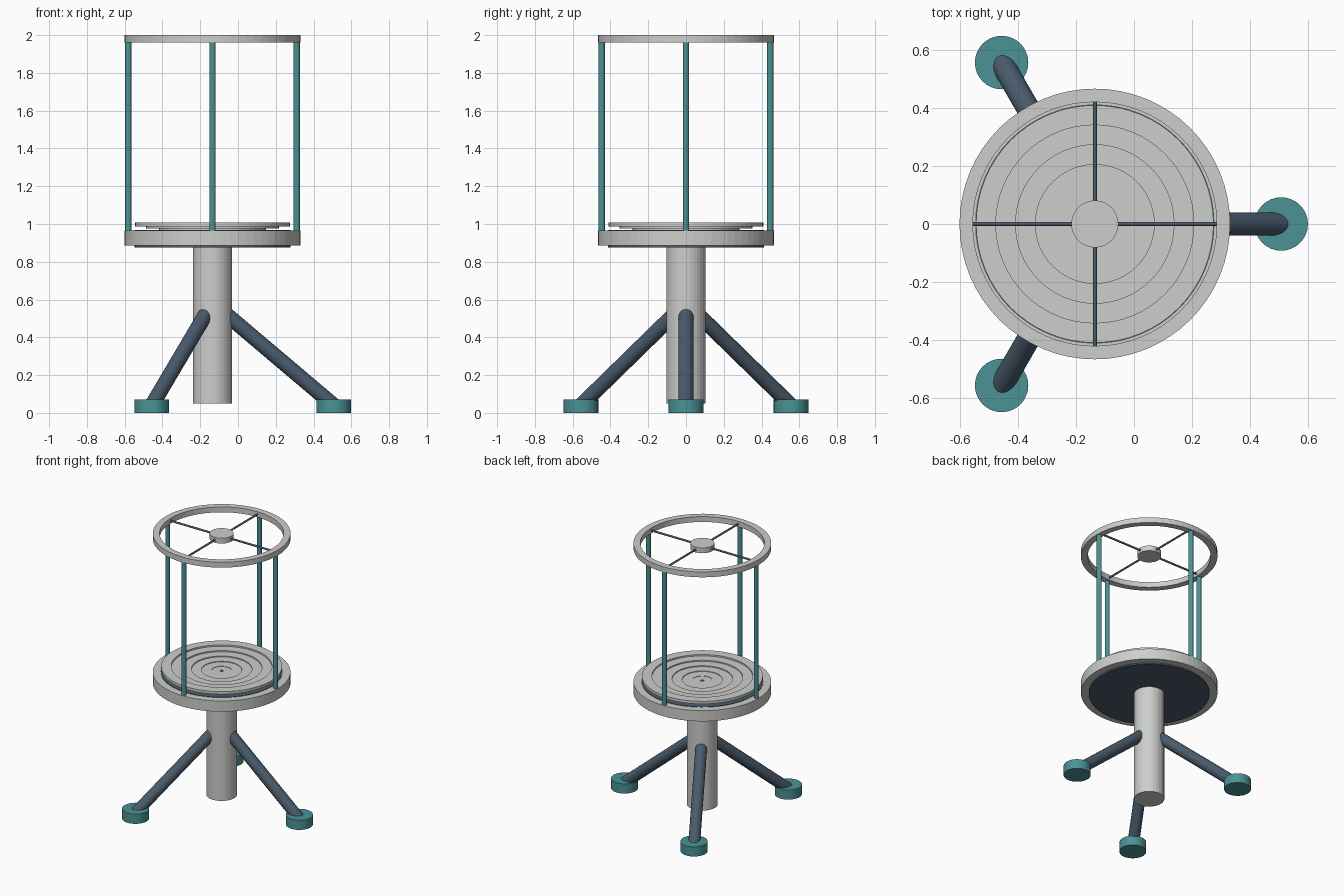
import bpy, bmesh, math
from mathutils import Vector, Matrix

cube = bpy.data.objects.get("Cube")
if cube:
    bpy.data.objects.remove(cube, do_unlink=True)

CX = -0.135  # x of the vertical axis shared by column, base and ring


def material(name, rgb):
    m = bpy.data.materials.new(name)
    m.use_nodes = True
    m.diffuse_color = (*rgb, 1)
    m.node_tree.nodes["Principled BSDF"].inputs["Base Color"].default_value = (*rgb, 1)
    return m


GREY = material("light_grey", (0.61, 0.62, 0.60))
TEAL = material("teal", (0.07, 0.29, 0.30))
SLATE = material("slate", (0.068, 0.105, 0.15))


def finish(name, bm, mat):
    bmesh.ops.recalc_face_normals(bm, faces=bm.faces)
    mesh = bpy.data.meshes.new(name)
    bm.to_mesh(mesh)
    bm.free()
    mesh.materials.append(mat)
    obj = bpy.data.objects.new(name, mesh)
    bpy.context.collection.objects.link(obj)
    return obj


def rod(name, start, end, radius, mat, sides=32):
    """Capped cylinder between two points given relative to the main axis."""
    a, b = Vector(start), Vector(end)
    turn = (b - a).to_track_quat('Z', 'Y').to_matrix().to_4x4()
    place = Matrix.Translation((a + b) / 2 + Vector((CX, 0, 0))) @ turn
    bm = bmesh.new()
    bmesh.ops.create_cone(bm, cap_ends=True, segments=sides, radius1=radius,
                          radius2=radius, depth=(b - a).length, matrix=place)
    return finish(name, bm, mat)


def disc(name, radius, low, high, mat, sides=64):
    return rod(name, (0, 0, low), (0, 0, high), radius, mat, sides)


def annulus(name, inner, outer, low, high, mat, sides=64):
    """Flat ring with a rectangular section."""
    bm = bmesh.new()
    loops = []
    for r, z in ((inner, low), (outer, low), (outer, high), (inner, high)):
        loops.append([bm.verts.new((CX + r * math.cos(math.tau * i / sides),
                                    r * math.sin(math.tau * i / sides), z))
                      for i in range(sides)])
    for k in range(4):
        p, q = loops[k], loops[(k + 1) % 4]
        for i in range(sides):
            j = (i + 1) % sides
            bm.faces.new((p[i], p[j], q[j], q[i]))
    return finish(name, bm, mat)


def polar(r, angle, z):
    return (r * math.cos(angle), r * math.sin(angle), z)


# Central column
disc("column", 0.104, 0.05, 0.89, GREY, 32)

# Three splayed legs with round feet
for n in range(3):
    a = math.tau * n / 3
    rod(f"leg_{n + 1}", polar(0.075, a, 0.52), polar(0.642, a, 0.04), 0.04, SLATE)
    rod(f"foot_{n + 1}", polar(0.642, a, 0), polar(0.642, a, 0.072), 0.092, TEAL)

# Base drum with a dark core showing below and just above it
disc("base_drum", 0.466, 0.885, 0.965, GREY)
disc("base_core", 0.412, 0.875, 0.968, SLATE)

# Stepped concave dish
STEPS = 6
for n in range(STEPS):
    top = 0.972 + 0.036 * ((n + 1) / STEPS) ** 2
    inner = 0.409 * n / STEPS if n else 0.012
    outer = 0.409 * (n + 1) / STEPS + (0.01 if n < STEPS - 1 else 0)
    annulus(f"dish_step_{n + 1}", inner, outer, top - 0.02, top, GREY)

# Upper ring and hub, joined by spokes and carried on four posts
annulus("upper_ring", 0.42, 0.466, 1.96, 2.0, GREY)
disc("hub", 0.081, 1.96, 2.0, GREY, 48)
for n in range(4):
    a = math.tau * n / 4
    rod(f"post_{n + 1}", polar(0.445, a, 0.96), polar(0.445, a, 1.965), 0.017, TEAL, 16)
    rod(f"spoke_{n + 1}", polar(0.07, a, 1.98), polar(0.425, a, 1.98), 0.007, SLATE, 12)
